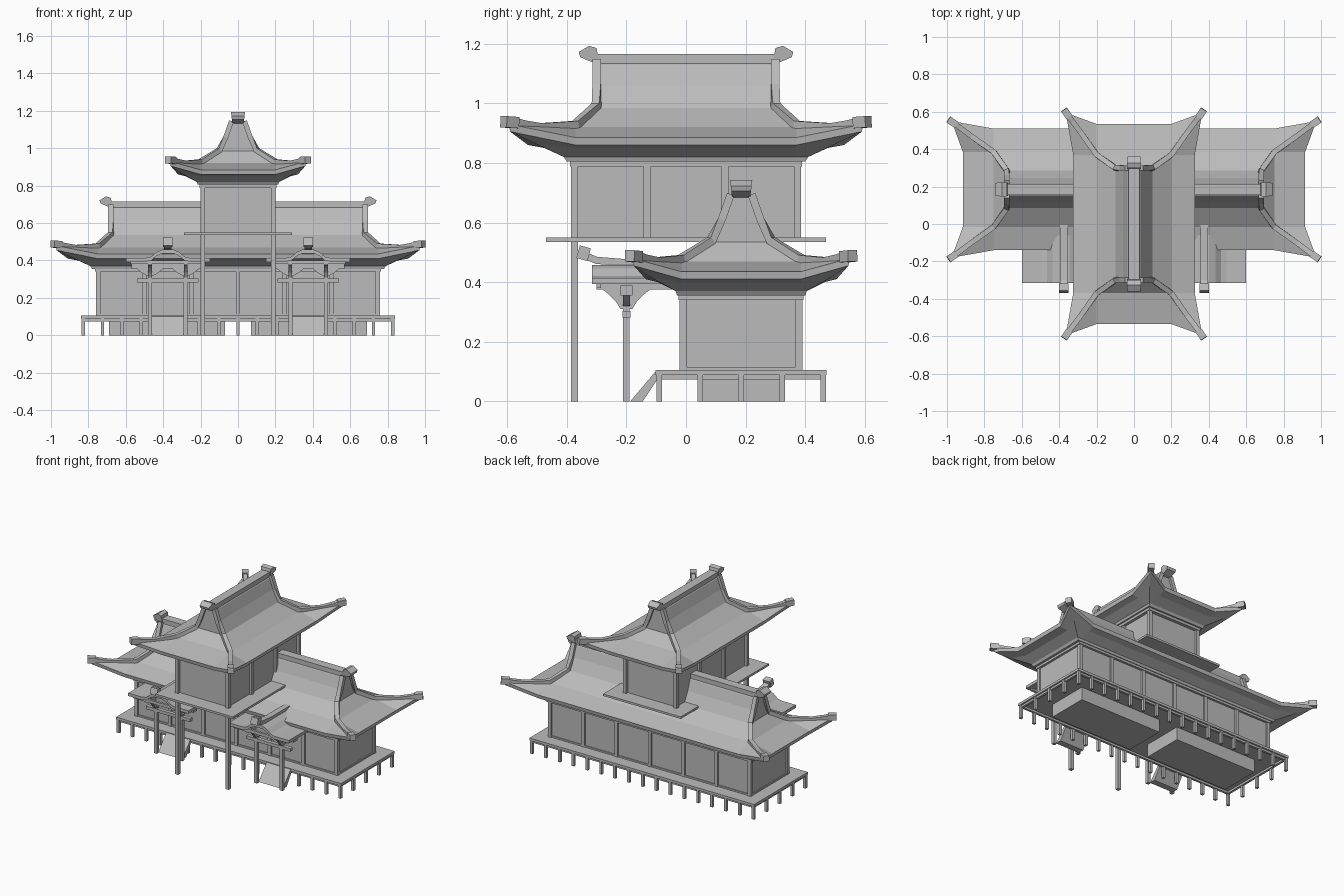
import bpy
from mathutils import Vector
from math import pi

if "Cube" in bpy.data.objects:
    bpy.data.objects.remove(bpy.data.objects["Cube"])

grey = bpy.data.materials.new("plain grey")
grey.use_nodes = True
COLOUR = (0.5, 0.5, 0.5, 1)
grey.diffuse_color = COLOUR
grey.node_tree.nodes["Principled BSDF"].inputs["Base Color"].default_value = COLOUR


def make(name, verts, faces, mirror=(False, False), loc=(0, 0, 0), turn=0):
    """Mesh object, optionally mirrored across its own x and y axes."""
    import bmesh
    mesh = bpy.data.meshes.new(name)
    mesh.from_pydata(verts, [], faces)
    bm = bmesh.new()
    bm.from_mesh(mesh)
    bmesh.ops.remove_doubles(bm, verts=bm.verts, dist=0.0001)
    bmesh.ops.recalc_face_normals(bm, faces=bm.faces)
    bm.to_mesh(mesh)
    bm.free()
    mesh.materials.append(grey)
    obj = bpy.data.objects.new(name, mesh)
    bpy.context.collection.objects.link(obj)
    obj.location = loc
    obj.rotation_euler.z = turn
    if any(mirror):
        mod = obj.modifiers.new("mirror", 'MIRROR')
        mod.use_axis = (mirror[0], mirror[1], False)
        mod.merge_threshold = 0.0005
    return obj


def rings(sections):
    """Verts and faces of a closed skin through equal-sized loops."""
    n = len(sections[0])
    verts = [p for s in sections for p in s]
    faces = [(k * n + i, k * n + (i + 1) % n, (k + 1) * n + (i + 1) % n, (k + 1) * n + i)
             for k in range(len(sections) - 1) for i in range(n)]
    faces += [tuple(range(n)), tuple(range(len(verts) - n, len(verts)))]
    return verts, faces


def rect(x0, x1, y0, y1, z):
    return [(x0, y0, z), (x1, y0, z), (x1, y1, z), (x0, y1, z)]


def box(name, x0, x1, y0, y1, z0, z1, **kw):
    return make(name, *rings([rect(x0, x1, y0, y1, z0), rect(x0, x1, y0, y1, z1)]), **kw)


def post(name, x, y, z0, z1, w=0.012, **kw):
    return box(name, x - w, x + w, y - w, y + w, z0, z1, **kw)


def bar(name, path, w, h, **kw):
    """Square bar swept along a path."""
    pts = [Vector(p) for p in path]
    loops = []
    for i, p in enumerate(pts):
        t = (pts[min(i + 1, len(pts) - 1)] - pts[max(i - 1, 0)]).normalized()
        side = t.cross(Vector((0, 0, 1))).normalized()
        up = side.cross(t)
        loops.append([p + side * a * w + up * b * h
                      for a, b in ((-1, -1), (1, -1), (1, 1), (-1, 1))])
    return make(name, *rings(loops), **kw)


def roof(name, L, loc, turn):
    """Hip-and-gable roof, one quarter mirrored; L is half the ridge length."""
    place = dict(mirror=(True, True), loc=loc, turn=turn)
    k = L + 0.07                       # where the hips bend
    verts, faces = [], []

    def face(*pts):
        faces.append(tuple(range(len(verts), len(verts) + len(pts))))
        verts.extend(pts)

    profile = [(0, 1.155), (0.035, 1.13), (0.06, 1.06), (0.1, 0.985)]
    for (d0, z0), (d1, z1) in zip(profile, profile[1:]):
        face((0, d0, z0), (L, d0, z0), (L, d1, z1), (0, d1, z1))
    face(*[(L, d, z) for d, z in profile], (L, 0, 0.985))
    bend, corner = (k, 0.2, 0.92), (L + 0.295, 0.365, 0.93)
    face((0, 0.1, 0.985), (L, 0.1, 0.985), bend, (0, 0.2, 0.92))
    face((L, 0, 0.985), (L, 0.1, 0.985), bend, (k, 0, 0.92))
    # each eave ring: side offset, end offset, corner flare, height, corner height
    specs = [(0.325, 0.235, 1, 0.885, 0.93), (0.32, 0.23, 1, 0.86, 0.905),
             (0.28, 0.175, 0.5, 0.85, 0.865), (0.22, 0.11, 0, 0.82, 0.82),
             (0.215, 0.1, 0, 0.805, 0.805)]
    loops = [[(0, d, z), (k, d, z), (L + e + 0.06 * f, d + 0.04 * f, zc),
              (L + e, 0.2, z), (L + e, 0, z)] for d, e, f, z, zc in specs]
    top = loops[0]
    face((0, 0.2, 0.92), bend, top[1], top[0])
    face(bend, corner, top[1])
    face(bend, top[3], corner)
    face(bend, (k, 0, 0.92), top[4], top[3])
    for a, b in zip(loops, loops[1:]):
        for i in range(4):
            face(a[i], a[i + 1], b[i + 1], b[i])
    face(*loops[-1], (0, 0, 0.805))
    make(name + "_roof", verts, faces, **place)

    # rails down the gable edges and out along the hips
    bar(name + "_hip_rail", [(L, 0.035, 1.145), (L, 0.065, 1.06), (L, 0.1, 0.99),
                             (k, 0.2, 0.928), (L + 0.19, 0.285, 0.92),
                             (L + 0.25, 0.33, 0.93), (L + 0.285, 0.355, 0.94)],
        0.014, 0.013, **place)
    bar(name + "_hip_tip", [(L + 0.27, 0.345, 0.935), (L + 0.312, 0.374, 0.938)],
        0.019, 0.019, **place)
    box(name + "_ridge", -L, L, -0.03, 0.03, 1.12, 1.165, loc=loc, turn=turn)
    # flared ornament on each ridge end
    outline = [(-0.01, 1.13), (0.02, 1.14), (0.055, 1.155), (0.06, 1.172),
               (0.025, 1.193), (0.0, 1.185)]
    make(name + "_ridge_ornament",
         *rings([[(L + s, w * (1 + (z - 1.13) * 4), z) for s, z in outline]
                 for w in (-0.03, 0.03)]),
         mirror=(True, False), loc=loc, turn=turn)


MID = 0.185                            # y of the long hall's centre line
both = dict(mirror=(True, False))
hall = dict(mirror=(True, True), loc=(0, MID, 0))

# Deck, its legs and the two foundation blocks
box("deck", -0.84, 0.84, MID - 0.287, MID + 0.287, 0.088, 0.105)
box("deck_side_beam", 0.815, 0.83, -0.27, 0.27, 0.074, 0.088, **hall)
box("deck_long_beam", -0.83, 0.83, 0.262, 0.277, 0.074, 0.088,
    mirror=(False, True), loc=(0, MID, 0))
for i in range(17):
    post("deck_leg", (i - 8) * 0.1035, 0.275, 0, 0.09, 0.009,
         mirror=(False, True), loc=(0, MID, 0))
for i in range(3):
    post("deck_end_leg", 0.828, (i - 1) * 0.1375, 0, 0.09, 0.009, mirror=(True, False),
         loc=(0, MID, 0))
box("foundation_block", 0.07, 0.69, -0.14, 0.14, 0, 0.09, mirror=(True, False),
    loc=(0, MID, 0))

# Long hall
box("hall_walls", -0.75, 0.75, MID - 0.195, MID + 0.195, 0.1, 0.36)
for i in range(4):
    post("hall_post", i * 0.249, 0.194, 0.1, 0.36, **hall)
box("hall_sill", -0.757, 0.757, MID - 0.202, MID + 0.202, 0.1, 0.115)
box("hall_top_beam", -0.765, 0.765, MID - 0.21, MID + 0.21, 0.34, 0.358)
roof("hall", 0.68, (0, MID, -0.45), 0)

# Raised cross hall with long front columns
box("tower_floor", -0.29, 0.29, -0.47, 0.47, 0.535, 0.549)
box("tower_walls", -0.185, 0.185, -0.368, 0.368, 0.54, 0.81)
for y in (0.13, 0.374):
    post("tower_post", 0.189, y, 0.54, 0.81, mirror=(True, True))
box("tower_top_beam", -0.205, 0.205, -0.39, 0.39, 0.788, 0.807)
post("tower_front_column", 0.189, -0.374, 0, 0.54, **both)
roof("tower", 0.30, (0, 0, 0), pi / 2)

# Two entrance porches with arched roofs, and their ramps
PX = 0.375
half = [(0.03, 0.458), (0.06, 0.445), (0.09, 0.42), (0.12, 0.413), (0.225, 0.413)]
upper = [(-u, z) for u, z in reversed(half)] + half
lower = [(u, z - 0.02) for u, z in reversed(upper)]
make("porch_roof", *rings([[(PX + u, y, z) for u, z in upper + lower]
                           for y in (-0.315, 0.0)]), **both)
bar("porch_ridge", [(PX, 0.0, 0.465), (PX, -0.2, 0.465), (PX, -0.3, 0.473),
                    (PX, -0.335, 0.487)], 0.02, 0.012, **both)
bar("porch_ridge_ornament", [(PX, -0.325, 0.492), (PX, -0.362, 0.502)], 0.026, 0.022, **both)
for side in (-0.095, 0.095):
    x = PX + side
    post("porch_post", x, -0.2, 0, 0.395, 0.011, **both)
    make("porch_bracket", *rings([rect(x - 0.01, x + 0.01, -0.2 - r, -0.2 + r, z)
                                  for r, z in ((0.02, 0.31), (0.035, 0.335),
                                               (0.06, 0.36), (0.08, 0.375))]), **both)
    box("porch_eave_beam", x - 0.01, x + 0.01, -0.3, -0.02, 0.375, 0.4, **both)
    make("porch_arm", *rings([rect(x - r, x + r, -0.212, -0.188, z)
                              for r, z in ((0.02, 0.32), (0.045, 0.335), (0.07, 0.355))]),
         **both)
box("porch_lintel", PX - 0.165, PX + 0.165, -0.213, -0.187, 0.282, 0.303, **both)
box("porch_cross_beam", PX - 0.195, PX + 0.195, -0.22, -0.18, 0.355, 0.388, **both)
box("porch_front_beam", PX - 0.2, PX + 0.2, -0.3, -0.285, 0.38, 0.4, **both)
make("entrance_ramp", *rings([[(x, -0.187, 0), (x, -0.1, 0.103), (x, -0.095, 0.075),
                               (x, -0.145, 0)] for x in (PX - 0.09, PX + 0.09)]), **both)
